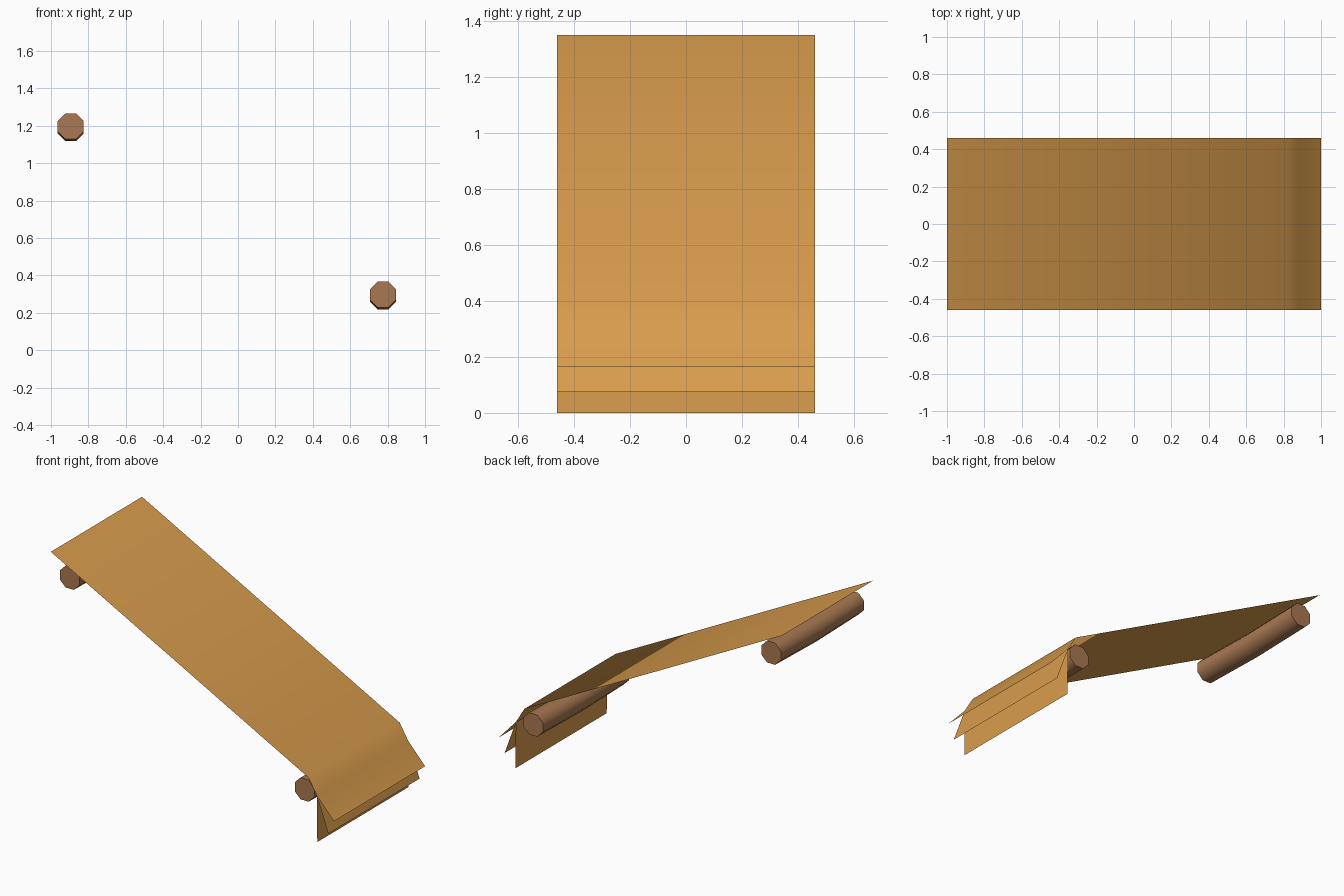
import bpy
import bmesh
from math import cos, sin, pi

cube = bpy.data.objects.get("Cube")
if cube:
    bpy.data.objects.remove(cube, do_unlink=True)


def material(name, color):
    mat = bpy.data.materials.new(name)
    mat.use_nodes = True
    mat.diffuse_color = color
    mat.node_tree.nodes["Principled BSDF"].inputs["Base Color"].default_value = color
    return mat


straw = material("straw", (0.70, 0.34, 0.075, 1))
wood = material("wood", (0.40, 0.19, 0.085, 1))


def finish(name, bm, mat, angle):
    mesh = bpy.data.meshes.new(name)
    bm.to_mesh(mesh)
    bm.free()
    mesh.materials.append(mat)
    obj = bpy.data.objects.new(name, mesh)
    bpy.context.collection.objects.link(obj)
    bpy.ops.object.select_all(action="DESELECT")
    obj.select_set(True)
    bpy.context.view_layer.objects.active = obj
    bpy.ops.object.shade_smooth_by_angle(angle=angle)
    return obj


# Thin sheet swept across the roof width along an x-z profile
def sheet(name, profile, half_width=0.46):
    bm = bmesh.new()
    rows = [[bm.verts.new((x, y, z)) for y in (-half_width, half_width)]
            for x, z in profile]
    for a, b in zip(rows, rows[1:]):
        bm.faces.new((a[0], b[0], b[1], a[1]))
    return finish(name, bm, straw, pi)


# Eight-sided log along y, sagging slightly in the middle
def log(name, x, z, half_length, radius=0.075, sag=0.01):
    bm = bmesh.new()
    rings = []
    for y, drop in ((-half_length, 0), (0, sag), (half_length, 0)):
        angles = [(i + 0.5) * pi / 4 for i in range(8)]
        rings.append([bm.verts.new((x + radius * cos(a), y, z - drop + radius * sin(a)))
                      for a in angles])
    for a, b in zip(rings, rings[1:]):
        for i in range(8):
            j = (i + 1) % 8
            bm.faces.new((a[i], b[i], b[j], a[j]))
    bm.faces.new(rings[0])
    bm.faces.new(rings[-1])
    bmesh.ops.recalc_face_normals(bm, faces=bm.faces)
    return finish(name, bm, wood, pi / 3)


# Roof slope bending over the eave
sheet("roof_sheet", [(-1, 1.35), (0.82, 0.395), (0.88, 0.295), (1, 0.165)])

# Two fringes hanging under the eave
sheet("middle_fringe", [(0.88, 0.293), (0.96, 0.075)])
sheet("hanging_fringe", [(0.88, 0.293), (0.882, 0)])

# Supporting logs
log("upper_log", -0.895, 1.197, 0.42)
log("lower_log", 0.775, 0.297, 0.435)
